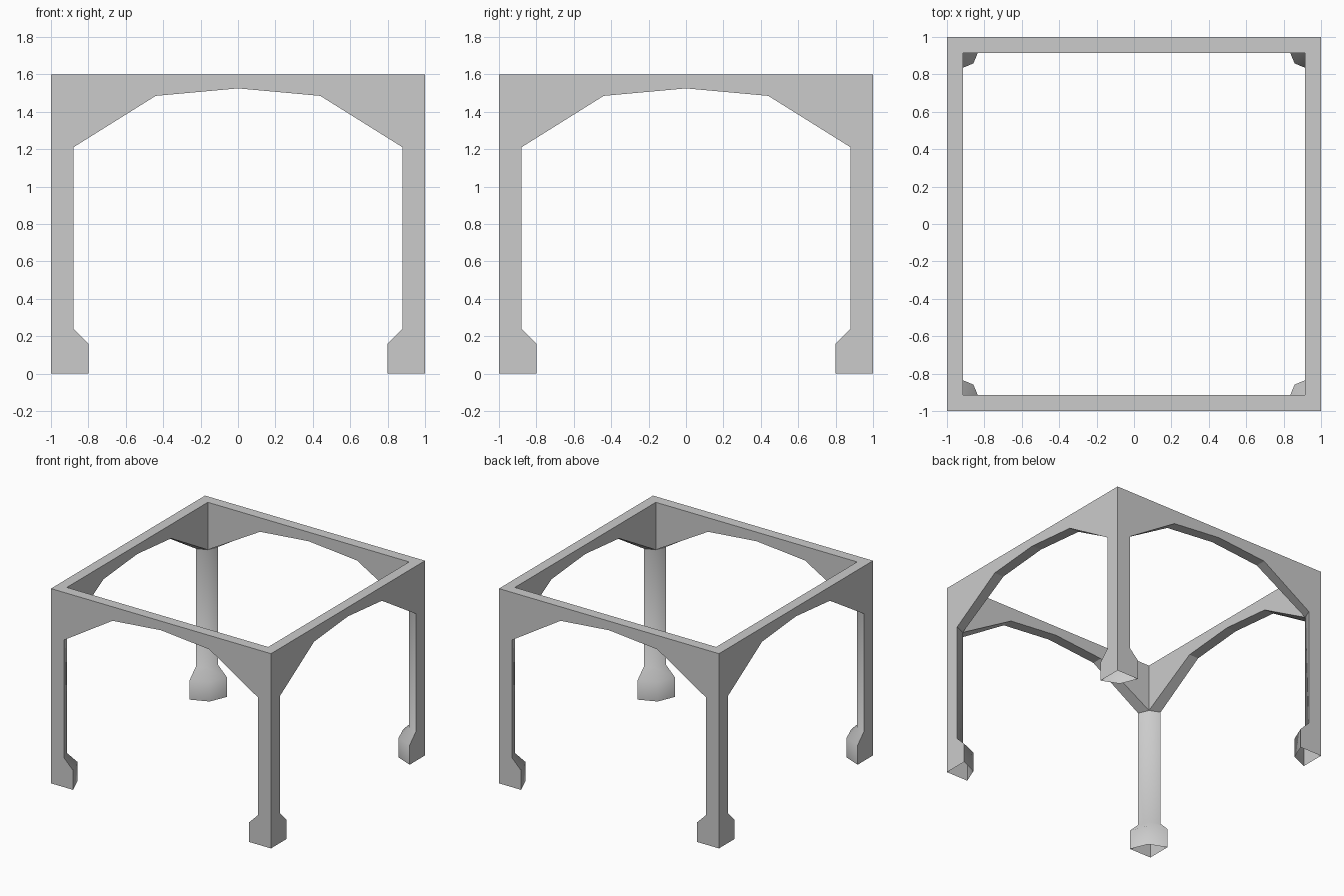
import bpy, bmesh
from math import sqrt, pi
from mathutils import Matrix, Vector

if "Cube" in bpy.data.objects:
    bpy.data.objects.remove(bpy.data.objects["Cube"])

TOP = 1.6
LEG = [(0.20, 0.0), (0.20, 0.16), (0.12, 0.24), (0.12, 1.21)]  # radius, height
ARCH = [(-0.44, 1.485), (0.0, 1.525), (0.44, 1.485)]
INNER = 1 - 0.12 / sqrt(2)          # inner plane of the apron

bm = bmesh.new()


def face(points, rot, smooth=False):
    f = bm.faces.new([bm.verts.new(rot @ Vector(p)) for p in points])
    f.smooth = smooth


def build_side(rot):
    # Outer panel: two leg fronts and the arched apron in one outline
    left = [(r - 1, z) for r, z in LEG]
    right = [(-x, z) for x, z in reversed(left)]
    outline = [(-1, 0)] + left + ARCH + right + [(1, 0), (1, TOP), (-1, TOP)]
    face([(x, -1, z) for x, z in outline], rot)

    # Inner apron panel
    spring = LEG[-1][1]
    inner = [(-INNER, spring)] + ARCH + [(INNER, spring)]
    face([(x, -INNER, z) for x, z in inner + [(INNER, TOP), (-INNER, TOP)]], rot)

    # Underside of the arch
    outer = [left[-1]] + ARCH + [right[0]]
    for i in range(len(outer) - 1):
        (a, az), (b, bz) = outer[i:i + 2]
        (c, cz), (d, dz) = inner[i:i + 2]
        face([(a, -1, az), (b, -1, bz), (d, -INNER, dz), (c, -INNER, cz)], rot)

    # Mitred top rim
    face([(-1, -1, TOP), (1, -1, TOP), (INNER, -INNER, TOP), (-INNER, -INNER, TOP)], rot)

    # Rounded inner leg surfaces, one facet at each end of the side
    for s in (-1, 1):
        for (r0, z0), (r1, z1) in zip(LEG, LEG[1:]):
            d0, d1 = 1 - r0 / sqrt(2), 1 - r1 / sqrt(2)
            face([(s * (1 - r0), -1, z0), (s * d0, -d0, z0),
                  (s * d1, -d1, z1), (s * (1 - r1), -1, z1)], rot, True)


for k in range(4):
    build_side(Matrix.Rotation(k * pi / 2, 3, 'Z'))

bmesh.ops.remove_doubles(bm, verts=bm.verts[:], dist=0.0005)
bmesh.ops.recalc_face_normals(bm, faces=bm.faces[:])
mesh = bpy.data.meshes.new("table_frame")
bm.to_mesh(mesh)
bm.free()
bpy.context.collection.objects.link(bpy.data.objects.new("table_frame", mesh))
